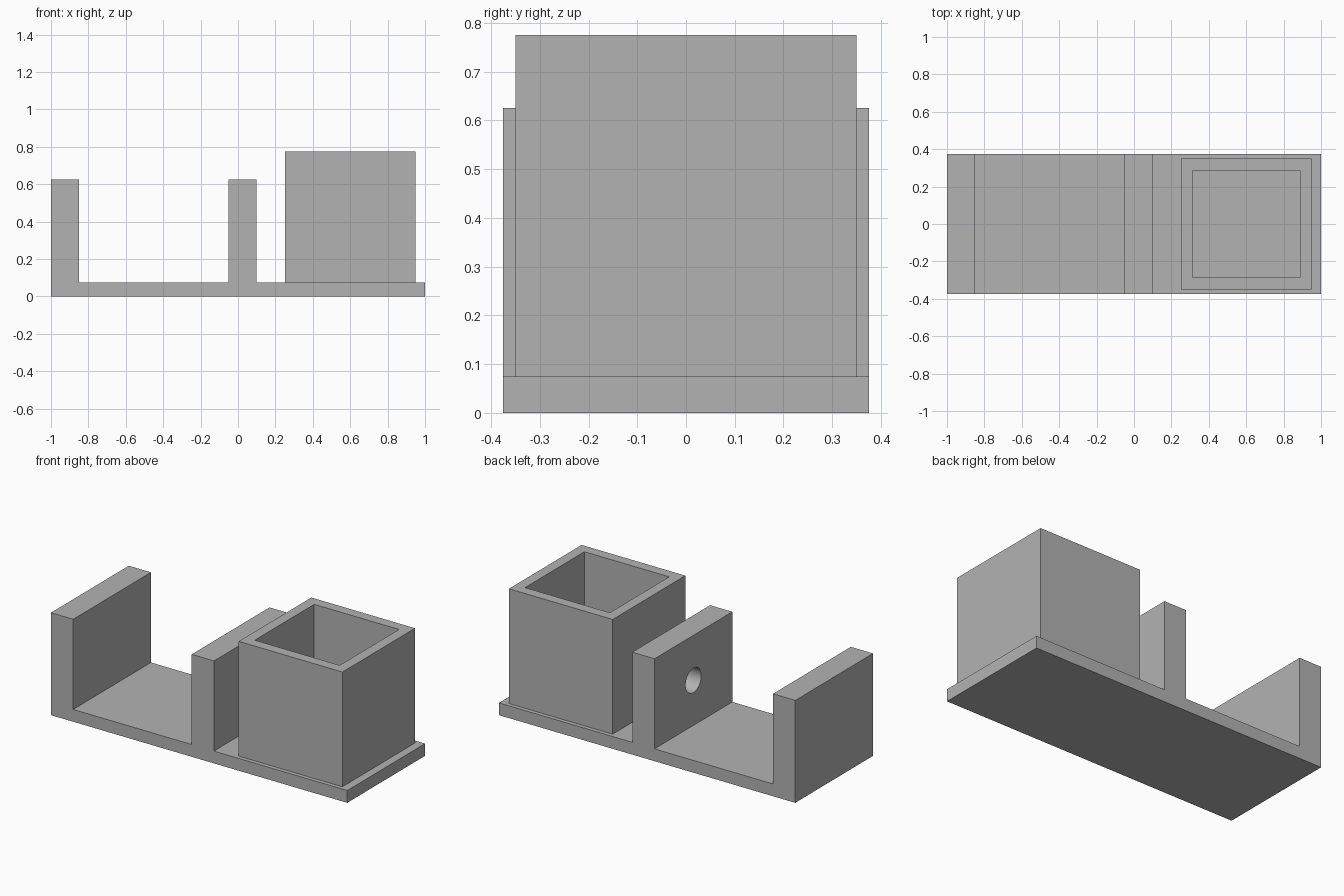
import bpy, bmesh, math
from mathutils import Vector

cube = bpy.data.objects.get("Cube")
if cube:
    bpy.data.objects.remove(cube, do_unlink=True)

# Single plain grey material
grey = bpy.data.materials.new("plain grey")
grey.use_nodes = True
colour = (0.45, 0.45, 0.45, 1)
grey.diffuse_color = colour
grey.node_tree.nodes["Principled BSDF"].inputs["Base Color"].default_value = colour


def finish(bm, name):
    bmesh.ops.recalc_face_normals(bm, faces=bm.faces)
    mesh = bpy.data.meshes.new(name)
    bm.to_mesh(mesh)
    bm.free()
    mesh.materials.append(grey)
    obj = bpy.data.objects.new(name, mesh)
    bpy.context.collection.objects.link(obj)
    return obj


# Base plate with two uprights: side profile extruded across the depth
DEPTH, PLATE, WALL_TOP = 0.75, 0.075, 0.625
profile = [(-1, 0), (1, 0), (1, PLATE), (0.1, PLATE), (0.1, WALL_TOP),
           (-0.05, WALL_TOP), (-0.05, PLATE), (-0.85, PLATE),
           (-0.85, WALL_TOP), (-1, WALL_TOP)]
bm = bmesh.new()
face = bm.faces.new([bm.verts.new((x, -DEPTH / 2, z)) for x, z in profile])
ext = bmesh.ops.extrude_face_region(bm, geom=[face])
moved = [v for v in ext["geom"] if isinstance(v, bmesh.types.BMVert)]
bmesh.ops.translate(bm, verts=moved, vec=(0, DEPTH, 0))
bracket = finish(bm, "base_with_uprights")

# Round hole through the middle upright
bpy.ops.mesh.primitive_cylinder_add(vertices=48, radius=0.075, depth=0.25,
                                    location=(0.025, 0, 0.35),
                                    rotation=(0, math.pi / 2, 0))
cutter = bpy.context.object
cutter.name = "hole_cutter"
cutter.data.materials.append(grey)
cutter.hide_render = True
cut = bracket.modifiers.new("hole", "BOOLEAN")
cut.operation = "DIFFERENCE"
cut.solver = "EXACT"
cut.object = cutter
bpy.context.view_layer.objects.active = bracket
bpy.ops.object.modifier_apply(modifier=cut.name)
bpy.data.objects.remove(cutter, do_unlink=True)

# Open box: cube with its top inset and pushed down
SIZE, WALL = 0.7, 0.09
bm = bmesh.new()
bmesh.ops.create_cube(bm, size=SIZE)
bmesh.ops.translate(bm, verts=bm.verts, vec=(0.6, 0, PLATE + SIZE / 2))
top = max(bm.faces, key=lambda f: f.calc_center_median().z)
bmesh.ops.inset_region(bm, faces=[top], thickness=WALL)
floor = bmesh.ops.extrude_face_region(bm, geom=[top])
bmesh.ops.delete(bm, geom=[top], context="FACES_ONLY")
verts = [v for v in floor["geom"] if isinstance(v, bmesh.types.BMVert)]
bmesh.ops.translate(bm, verts=verts, vec=Vector((0, 0, WALL - SIZE)))
box = finish(bm, "open_box")

# Smooth the round hole while keeping sharp edges
bpy.ops.object.select_all(action="DESELECT")
bracket.select_set(True)
bpy.context.view_layer.objects.active = bracket
bpy.ops.object.shade_smooth_by_angle(angle=math.radians(30))
